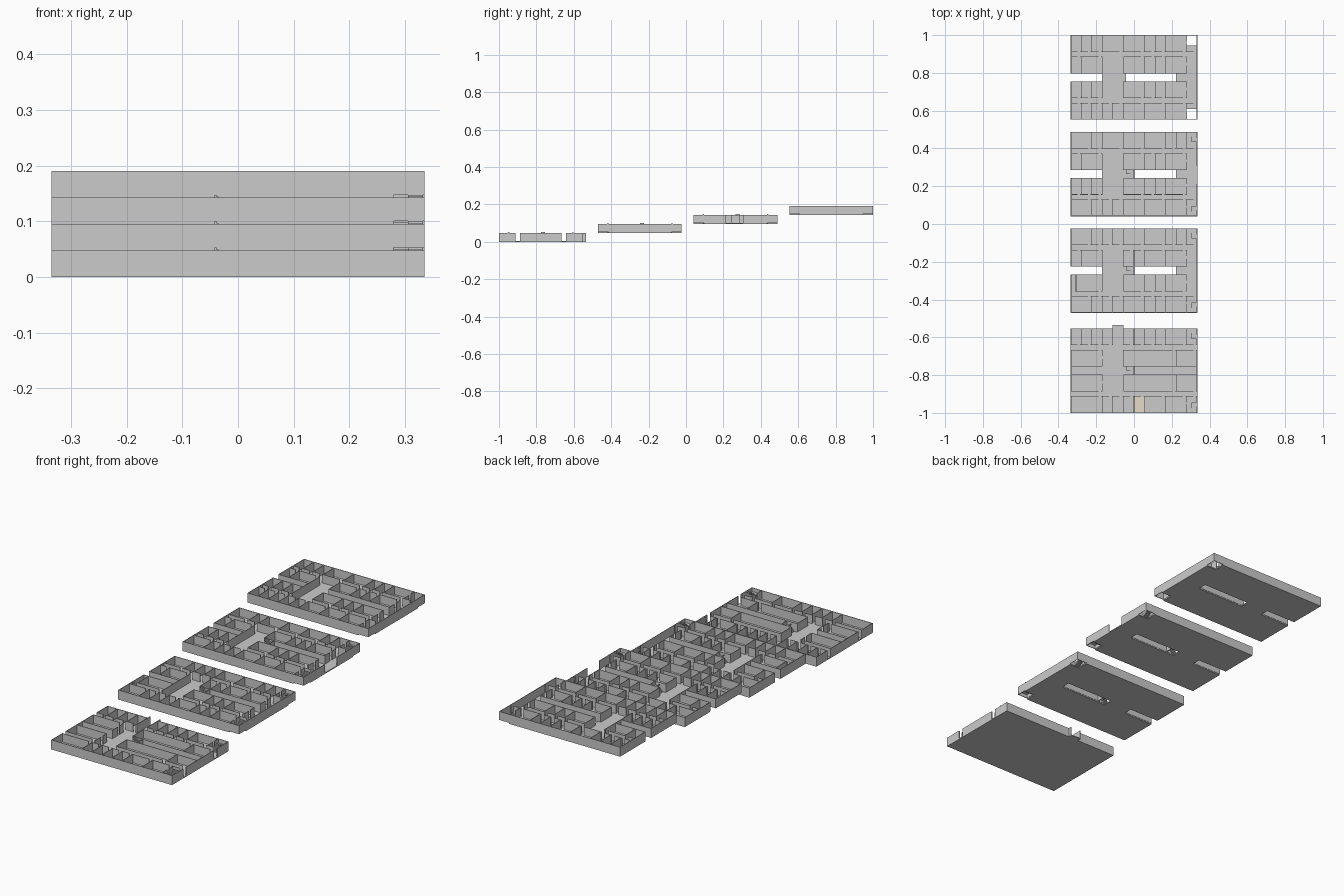
import bpy, bmesh
from mathutils import Vector

if "Cube" in bpy.data.objects:
    bpy.data.objects.remove(bpy.data.objects["Cube"])

W, D = 0.335, 0.447            # half width, depth of one storey
G = 2 * W / 12                 # planning grid
T, SLAB, PITCH = 0.003, 0.005, 0.0475
A1, A2, M1, M2, B1, B2 = 0.087, 0.115, 0.201, 0.246, 0.332, 0.360   # room row edges
S = 0.055                      # corner stair depth
VOID0, DOOR = -0.042, 0.014
BASES = (-1.0, -0.47, 0.041, 0.553)


def kx(k):
    return -W + G * k


def box(bm, x0, x1, y0, y1, z0, z1):
    x0, x1 = sorted((x0, x1))
    y0, y1 = sorted((y0, y1))
    vs = bmesh.ops.create_cube(bm, size=1)['verts']
    for v in vs:
        v.co = Vector(((x0 + x1) / 2 + v.co.x * (x1 - x0),
                       (y0 + y1) / 2 + v.co.y * (y1 - y0),
                       (z0 + z1) / 2 + v.co.z * (z1 - z0)))


def finish(bm, name, loc, color=None):
    bmesh.ops.recalc_face_normals(bm, faces=bm.faces)
    me = bpy.data.meshes.new(name)
    bm.to_mesh(me)
    bm.free()
    ob = bpy.data.objects.new(name, me)
    ob.location = loc
    bpy.context.collection.objects.link(ob)
    if color:
        m = bpy.data.materials.new(name)
        m.diffuse_color = color
        m.use_nodes = True
        m.node_tree.nodes["Principled BSDF"].inputs["Base Color"].default_value = m.diffuse_color
        me.materials.append(m)


def spans(a, b, gaps):
    # solid stretches left over once the gaps are removed
    for g0, g1 in sorted(gaps):
        if g0 > a:
            yield a, g0
        a = max(a, g1)
    if b > a:
        yield a, b


def wall_x(bm, y, a, b, gaps=()):
    for p, q in spans(a, b, gaps):
        box(bm, p, q, y - T / 2, y + T / 2, SLAB, PITCH)


def wall_y(bm, x, a, b, gaps=()):
    for p, q in spans(a, b, gaps):
        box(bm, x - T / 2, x + T / 2, p, q, SLAB, PITCH)


def plate(holes, extra=()):
    # flat grid of cells without the holes, extruded to a slab
    rects = [(-W, W, 0, D), *extra]
    xs = sorted({v for r in rects + holes for v in r[:2]})
    ys = sorted({v for r in rects + holes for v in r[2:]})
    inside = lambda r, x, y: r[0] < x < r[1] and r[2] < y < r[3]
    bm = bmesh.new()
    for x0, x1 in zip(xs, xs[1:]):
        for y0, y1 in zip(ys, ys[1:]):
            c = ((x0 + x1) / 2, (y0 + y1) / 2)
            if any(inside(r, *c) for r in rects) and not any(inside(h, *c) for h in holes):
                bm.faces.new([bm.verts.new((x, y, 0)) for x, y in
                              ((x0, y0), (x1, y0), (x1, y1), (x0, y1))])
    bmesh.ops.remove_doubles(bm, verts=bm.verts, dist=1e-5)
    r = bmesh.ops.extrude_face_region(bm, geom=bm.faces[:])
    for v in r['geom']:
        if isinstance(v, bmesh.types.BMVert):
            v.co.z = SLAB
    return bm


def stair(bm, put, run, width, land, n=8):
    # U-stair: flight out, landing, flight back; put(a0,a1,b0,b1,z0,z1)
    rise = PITCH / (2 * n)
    step = (run - land) / n
    for i in range(n):
        z = SLAB + rise * (i + 1)
        put(step * i, step * (i + 1), 0, width / 2, z - 2 * rise, z)
        z += PITCH / 2
        put(run - land - step * (i + 1), run - land - step * i, width / 2, width, z - 2 * rise, z)
    z = SLAB + PITCH / 2
    put(run - land, run, 0, width, z - 2 * rise, z)


# partitions per storey for room rows: front, front-inner, back-inner, back
PARTS = (
    ((3, 4, 5, 6, 7, 9, 11), (3, 5, 10), (3, 5, 10), (1, 2, 3, 4, 5, 6, 7, 8, 9, 11)),
    ((2, 3, 4, 5, 7, 8, 9, 11), (.5, 3, 5, 7, 8, 9, 11), (1, 3, 5, 6, 7, 9, 11), (2, 3, 4, 5, 7, 9, 10, 11)),
    ((2, 3, 4, 5, 7, 9, 11), (1, 2, 3, 5, 7, 8, 9, 11), (1, 3, 5, 7, 8, 9, 11), (2, 3, 5, 7, 9, 10, 11)),
    ((1, 2, 3, 4, 5, 7, 9, 11), (1, 2, 3, 5, 7, 8, 9, 11), (1, 3, 5, 7, 8, 9, 11), (1, 2, 3, 5, 7, 8, 9, 11)),
)
ROWS = ((0, A1), (A2, M1), (M2, B1), (B2, D))

for f, base in enumerate(BASES):
    loc = (0, base, f * PITCH)
    ground = f == 0
    porch = (kx(4), kx(5), D, D + 0.018)

    # floor slab
    holes = [] if ground else [
        (-W, kx(3), M1, M2), (VOID0, kx(10), M1, M2),
        (kx(11), W, 0, S), (kx(11), W, D - S, D)]
    finish(plate(holes, [porch] if ground else []), f"floor_slab_{f + 1}", loc)

    # outer walls
    bm = bmesh.new()
    e = T / 2
    ends = [(A1, A2), (B1, B2)] if ground else []
    wall_x(bm, e, -W, W)
    wall_x(bm, D - e, -W, W, [(kx(4), kx(5))] if ground else [])
    wall_y(bm, W - e, 0, D, [(0.17, 0.265)] if f == 2 else ends)
    wall_y(bm, -W + e, 0, D, ends if ground else [(M1, M2)])
    if ground:
        for x in (kx(4), kx(5)):
            wall_y(bm, x, D, porch[3])
    else:
        wall_y(bm, kx(3), M1, M2)
    finish(bm, f"outer_walls_{f + 1}", loc)

    # room partitions and corridor walls with door gaps
    bm = bmesh.new()
    for r, ((y0, y1), ks) in enumerate(zip(ROWS, PARTS[f])):
        inner = r in (1, 2)
        for k in ks:
            doors = [(y0 + .04, y0 + .055)] if (k == 11 or ground and inner and k == 3) else []
            wall_y(bm, kx(k), y0, y1, doors)
        edge = (A1, A2, B1, B2)[r]
        marks = sorted({0, *ks, 12})
        gaps = []
        for a, b in zip(marks, marks[1:]):
            if inner and (a, b) == (3, 5):
                gaps.append((kx(3), kx(5)))          # central hall
            elif inner and a == 11:
                gaps.append((kx(11), W))             # stair lobby
            elif ground and r == 3 and a == 4:
                gaps.append((kx(4), kx(5)))          # entrance
            else:
                gaps.append((kx(b) - .006 - DOOR, kx(b) - .006))
        wall_x(bm, edge, -W, W, gaps)
        if inner:
            side = M1 if r == 1 else M2
            right = W if ground else kx(11)
            wall_x(bm, side, -W, right, [(kx(3), kx(5))])
    if f < 3:
        wall_y(bm, kx(6), M1, M2)
    finish(bm, f"room_walls_{f + 1}", loc)

    # two corner stairs and the central stair
    if f < 3:
        bm = bmesh.new()
        xl, w = kx(11), G - T
        stair(bm, lambda a, b, c, d, z, t: box(bm, xl + c, xl + d, S - a, S - b, z, t), S - T, w, .018)
        stair(bm, lambda a, b, c, d, z, t: box(bm, xl + c, xl + d, D - S + a, D - S + b, z, t), S - T, w, .018)
        stair(bm, lambda a, b, c, d, z, t: box(bm, VOID0 + a, VOID0 + b, M1 + c, M1 + d, z, t),
              -VOID0, M2 - M1, .014)
        finish(bm, f"stairs_{f + 1}", loc)

# tinted room floor on the ground storey
bm = bmesh.new()
box(bm, kx(6) + T / 2, kx(7) - T / 2, T, A1 - T / 2, SLAB - .001, SLAB + .0006)
finish(bm, "tinted_room_floor", (0, BASES[0], 0), (0.8, 0.7, 0.58, 1))
